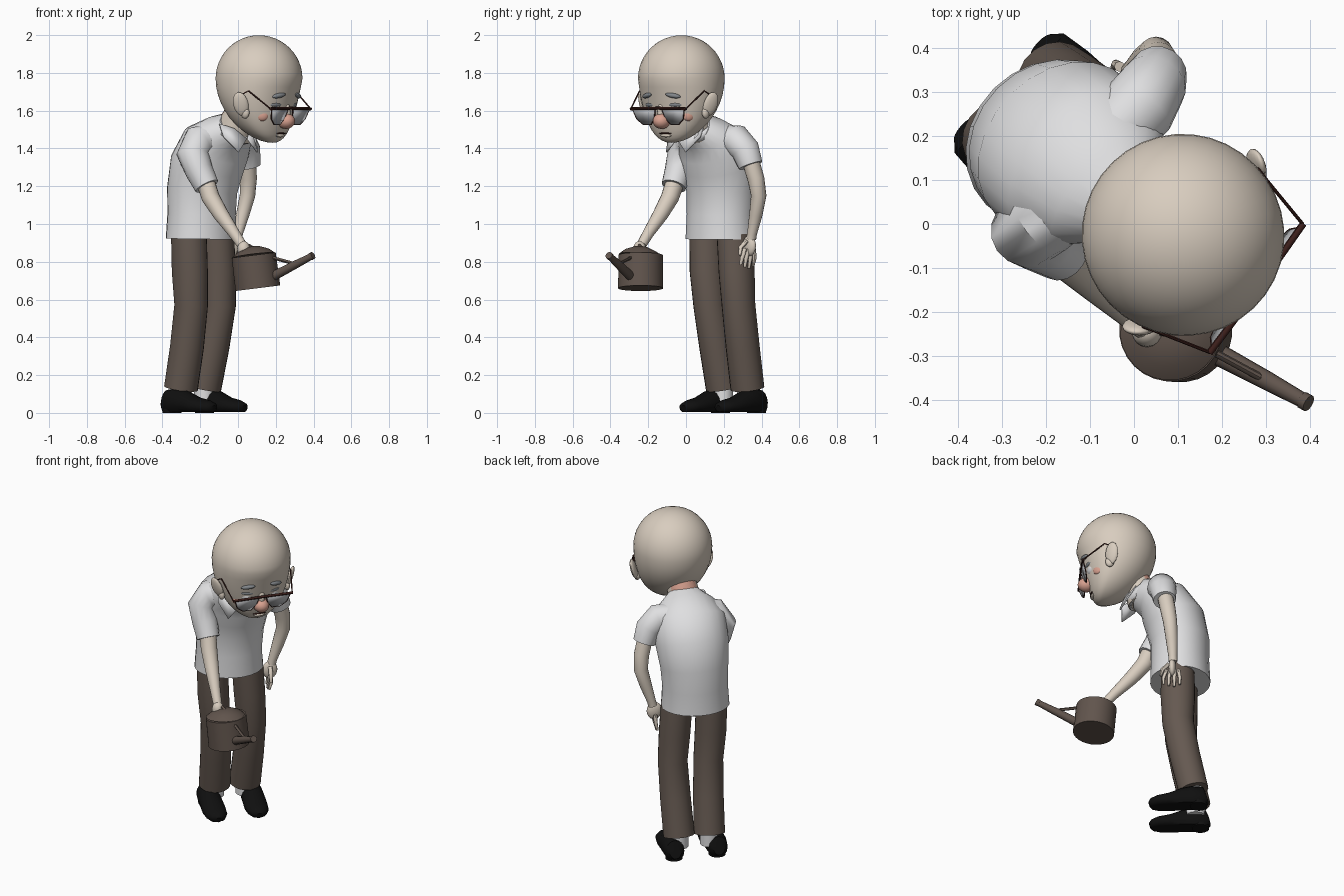
import bpy, bmesh, math
from math import sin, cos, pi, radians
from mathutils import Matrix, Vector

if "Cube" in bpy.data.objects:
    bpy.data.objects.remove(bpy.data.objects["Cube"])


def material(name, rgb):
    m = bpy.data.materials.new(name)
    m.use_nodes = True
    m.diffuse_color = (*rgb, 1)
    bsdf = m.node_tree.nodes["Principled BSDF"]
    bsdf.inputs["Base Color"].default_value = (*rgb, 1)
    bsdf.inputs["Roughness"].default_value = 0.8
    return m


SKIN = material("skin", (0.69, 0.61, 0.52))
PINK = material("rosy skin", (0.69, 0.36, 0.28))
SHIRT = material("white cloth", (0.74, 0.74, 0.75))
BROWN = material("brown trousers", (0.13, 0.1, 0.082))
METAL = material("brown can", (0.12, 0.09, 0.074))
BLACK = material("black leather", (0.005, 0.005, 0.005))
RIM = material("dark red rim", (0.05, 0.015, 0.012))
LENS = material("pale lens", (0.52, 0.53, 0.55))
GREY = material("grey hair", (0.22, 0.235, 0.25))

BODY = Matrix.Rotation(radians(45), 4, 'Z')
HEAD = Matrix.Translation((0.11, -0.024, 1.77)) @ Matrix.Rotation(radians(54), 4, 'Z')
WORLD = Matrix.Identity(4)


def finish(name, bm, mat, frame=WORLD, angle=45):
    bmesh.ops.recalc_face_normals(bm, faces=bm.faces[:])
    bm.transform(frame)
    me = bpy.data.meshes.new(name)
    bm.to_mesh(me)
    bm.free()
    me.materials.append(mat)
    ob = bpy.data.objects.new(name, me)
    bpy.context.collection.objects.link(ob)
    bpy.ops.object.select_all(action='DESELECT')
    ob.select_set(True)
    bpy.context.view_layer.objects.active = ob
    bpy.ops.object.shade_smooth_by_angle(angle=radians(angle))
    return ob


def tube(name, rows, mat, frame=WORLD, n=16, caps=True, floor=None):
    """Loft ellipses (x, y, z, half width, half depth) square to their path."""
    pts = [Vector(r[:3]) for r in rows]
    side = Vector((1, 1, 0)).normalized() if frame is WORLD else Vector((1, 0, 0))
    if abs((pts[1] - pts[0]).normalized().dot(side)) > 0.8:
        side = Vector((0, 0, 1))
    bm = bmesh.new()
    rings = []
    for i, r in enumerate(rows):
        t = (pts[min(i + 1, len(pts) - 1)] - pts[max(i - 1, 0)]).normalized()
        side = (side - t * t.dot(side)).normalized()
        depth = t.cross(side)
        ring = []
        for k in range(n):
            a = 2 * pi * k / n
            p = pts[i] + side * (r[3] * cos(a)) + depth * (r[-1] * sin(a))
            if floor is not None:
                p.z = max(p.z, floor)
            ring.append(bm.verts.new(p))
        rings.append(ring)
    for lo, hi in zip(rings, rings[1:]):
        for k in range(n):
            j = (k + 1) % n
            bm.faces.new((lo[k], lo[j], hi[j], hi[k]))
    if caps:
        bm.faces.new(rings[0])
        bm.faces.new(rings[-1])
    return finish(name, bm, mat, frame)


def blob(name, loc, size, mat, frame=WORLD, rot=(0, 0, 0)):
    bm = bmesh.new()
    bmesh.ops.create_uvsphere(bm, u_segments=16, v_segments=10, radius=1)
    turn = Matrix.Identity(4)
    for axis, deg in zip("XYZ", rot):
        turn = Matrix.Rotation(radians(deg), 4, axis) @ turn
    return finish(name, bm, mat, frame @ Matrix.Translation(loc) @ turn @ Matrix.Diagonal((*size, 1)))


def plate(name, pts, mat, frame, thick=0.006):
    bm = bmesh.new()
    bm.faces.new([bm.verts.new(p) for p in pts])
    ob = finish(name, bm, mat, frame)
    mod = ob.modifiers.new("thickness", 'SOLIDIFY')
    mod.thickness = thick
    mod.offset = 0


# Hunched shirt body
tube("shirt", [(-.195, .185, .92, .2, .175), (-.193, .185, 1.05, .192, .17), (-.19, .188, 1.18, .2, .172),
               (-.165, .175, 1.31, .215, .178), (-.115, .135, 1.42, .215, .16),
               (-.06, .085, 1.475, .175, .115), (-.015, .042, 1.505, .108, .095)], SHIRT, n=24)

# Sleeves
tube("right_sleeve", [(-.13, .07, 1.45, .085), (-.21, .01, 1.435, .088), (-.24, -.015, 1.37, .086),
                      (-.205, -.04, 1.28, .074), (-.165, -.065, 1.2, .066)], SHIRT)
tube("left_sleeve", [(-.05, .2, 1.44, .085), (.015, .27, 1.44, .085), (.043, .315, 1.39, .077),
                     (.055, .342, 1.31, .066)], SHIRT)

# Arms
tube("right_arm", [(-.18, -.05, 1.25, .05), (-.145, -.085, 1.14, .048), (-.09, -.135, 1.05, .041),
                   (-.02, -.2, .95, .03), (.02, -.235, .89, .026)], SKIN)
blob("right_hand", (.03, -.245, .865), (.035, .035, .045), SKIN)
tube("left_arm", [(.05, .34, 1.34, .046), (.055, .37, 1.24, .045), (.05, .385, 1.15, .041),
                  (.025, .37, 1.05, .035), (.0, .35, .95, .026), (-.005, .345, .92, .026)], SKIN)
blob("left_palm", (-.01, .335, .885), (.022, .045, .055), SKIN, rot=(0, 0, -45))
for i in range(4):
    s = (i - 1.5) * .022
    tip = .762 + .012 * abs(i - 1.2)
    tube(f"left_finger_{i + 1}", [(-.01 + s * .7, .335 - s * .7, .87, .012),
                                  (-.008 + s, .33 - s, .82, .011), (-.014 + s, .322 - s, tip, .007)], SKIN, n=8)
tube("left_thumb", [(.005, .32, .91, .013), (.03, .29, .875, .012), (.035, .285, .835, .008)], SKIN, n=8)

# Trouser legs with slightly bent knees
for name, rows in {
    "right_leg": [(-.26, .112, .94, .092, .098), (-.255, .115, .75, .092, .1), (-.248, .128, .57, .087, .092),
                  (-.27, .16, .35, .09, .09), (-.302, .195, .13, .092, .088)],
    "left_leg": [(-.115, .257, .94, .092, .098), (-.107, .268, .75, .092, .1), (-.1, .278, .57, .087, .092),
                 (-.135, .3, .35, .09, .09), (-.178, .325, .13, .092, .088)],
}.items():
    tube(name, rows, BROWN, n=18)
    x, y = rows[-1][:2]
    tube(name.replace("leg", "sock"), [(x, y, .06, .055), (x, y, .15, .055)], SHIRT)

# Shoes, lofted from heel to toe with a flat sole
for name, heel, toe in (("right_shoe", (-.385, .215), (-.13, -.01)), ("left_shoe", (-.21, .405), (.03, .175))):
    h, d = Vector((*heel, 0)), Vector((*toe, 0)) - Vector((*heel, 0))
    rows = [(0, .06, .035, .042), (.05, .055, .055, .068), (.25, .055, .064, .075), (.42, .05, .066, .068),
            (.65, .036, .07, .048), (.85, .032, .064, .038), (.96, .027, .045, .03), (1, .022, .02, .018)]
    tube(name, [(h.x + d.x * t, h.y + d.y * t, z, w, e) for t, z, w, e in rows], BLACK, floor=.005)
    mid = h + d * .14
    tube(name + "_heel", [(mid.x, mid.y, 0, .05), (mid.x, mid.y, .04, .052)], BLACK)

# Neck, rosy at the back
neck = tube("neck", [(-.03, .055, 1.45, .095), (-.012, .042, 1.53, .092), (.03, .02, 1.6, .088), (.09, -.01, 1.7, .08)],
            SKIN, n=20)
neck.data.materials.append(PINK)
for p in neck.data.polygons:
    p.material_index = int(p.normal.x - p.normal.y < -.6)

# Collar band and pointed flaps
band = tube("collar_band", [(-.035, .058, 1.485, .115, .108), (-.015, .042, 1.52, .104, .1)], SHIRT, n=20, caps=False)
band.modifiers.new("thickness", 'SOLIDIFY').thickness = .01
for s, label in ((1, "left"), (-1, "right")):
    plate(label + "_collar_flap", [(s * .004, -.07, 1.45), (s * .07, -.075, 1.38), (s * .118, -.01, 1.46),
                                   (s * .105, .035, 1.53), (s * .06, -.03, 1.505)], SHIRT, BODY, .009)

# Head: round skull, narrowing forward to the chin
bm = bmesh.new()
bmesh.ops.create_uvsphere(bm, u_segments=36, v_segments=24, radius=.229)
for v in bm.verts:
    if v.co.z < 0:
        t = -v.co.z / .229
        if v.co.y < 0:
            v.co.y *= 1 - .4 * t
        v.co.y -= .09 * t * t
        v.co.z = -.34 * t
    if v.co.y < 0:
        v.co.y *= 1.02
finish("head", bm, SKIN, HEAD)

# Face
blob("nose", (0, -.178, -.225), (.046, .05, .042), PINK, HEAD)
blob("nose_bridge", (0, -.172, -.165), (.022, .03, .06), SKIN, HEAD, (-12, 0, 0))
blob("mouth", (0, -.147, -.29), (.042, .008, .004), RIM, HEAD)
blob("lower_lip", (0, -.14, -.302), (.035, .014, .009), SKIN, HEAD)
for s, label in ((1, "left"), (-1, "right")):
    blob(label + "_ear", (s * .224, -.045, -.135), (.016, .04, .066), SKIN, HEAD, (-12, s * 14, s * -32))
    blob(label + "_ear_lobe", (s * .2, -.055, -.18), (.018, .026, .032), SKIN, HEAD)
    blob(label + "_eye", (s * .078, -.15, -.165), (.042, .025, .034), SHIRT, HEAD, (0, 0, s * 20))
    blob(label + "_eyelid", (s * .08, -.162, -.138), (.045, .022, .015), GREY, HEAD, (0, 0, s * 20))
    blob(label + "_brow", (s * .085, -.194, -.09), (.042, .014, .013), GREY, HEAD, (0, s * 10, s * 22))
    blob(label + "_cheek", (s * .132, -.118, -.195), (.034, .016, .03), PINK, HEAD, (0, 0, s * 50))

# Spectacles: bar on top, lenses leaning back towards the face
outline = [(.022, 0), (.17, 0), (.152, -.055), (.115, -.084), (.065, -.084), (.035, -.05)]
for s, label in ((1, "left"), (-1, "right")):
    pts = [(s * x, -.208 - .3 * z, z - .16) for x, z in outline]
    plate(label + "_lens", pts, LENS, HEAD, .005)
    tube(label + "_lens_rim", [(*p, .0035) for p in pts[1:] + pts[:1]], RIM, HEAD, n=6)
    tube(label + "_temple", [(s * .18, -.208, -.16, .004), (s * .212, -.085, -.065, .004),
                             (s * .222, -.05, -.085, .004)], RIM, HEAD, n=6)
tube("glasses_bar", [(-.182, -.208, -.16, .008), (0, -.211, -.157, .008), (.182, -.208, -.16, .008)], RIM, HEAD, n=8)

# Watering can
tube("can_body", [(.105, -.24, .66, .12), (.083, -.24, .835, .118)], METAL, n=28)
tube("can_lid", [(.083, -.24, .833, .116), (.08, -.238, .858, .085), (.077, -.236, .878, .035)], METAL, n=28)
tube("can_spout", [(.17, -.285, .715, .026), (.3, -.355, .783, .022), (.395, -.407, .832, .017)], METAL, n=12)
tube("spout_mouth", [(.383, -.4, .826, .02), (.397, -.408, .834, .02)], METAL, n=12)
tube("spout_brace", [(.17, -.285, .825, .009), (.29, -.35, .792, .009)], METAL, n=8)
tube("can_handle", [(.1, -.25, .86, .01), (.06, -.245, .885, .01), (.015, -.235, .87, .01), (-.02, -.225, .8, .01)],
     METAL, n=8)
